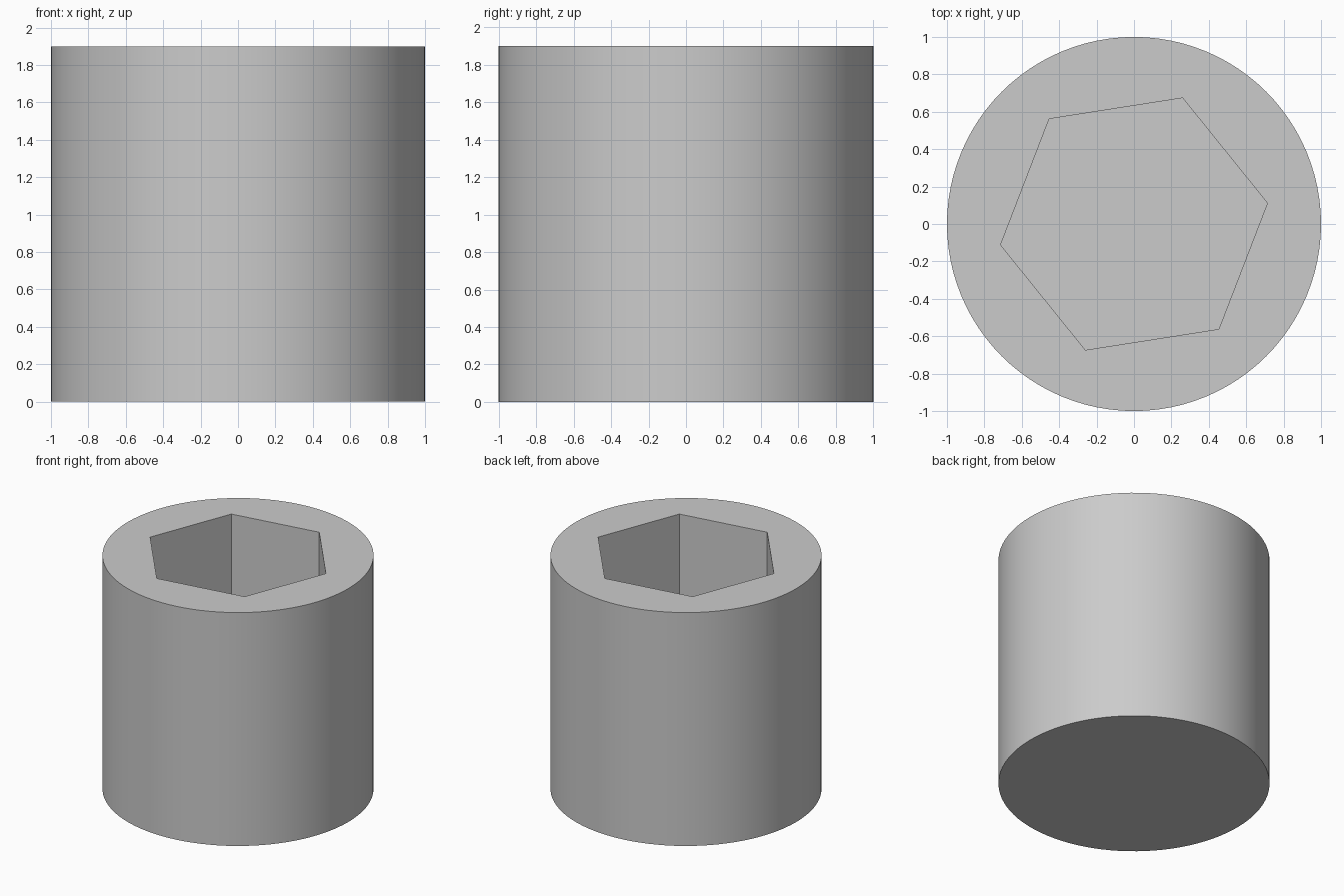
import bpy, bmesh, math

old = bpy.data.objects.get("Cube")
if old:
    bpy.data.objects.remove(old, do_unlink=True)

RADIUS, HEIGHT = 1.0, 1.9
HEX_RADIUS, HEX_TURN, FLOOR = 0.722, math.radians(8.9), 0.7

grey = bpy.data.materials.new("plain grey")
grey.use_nodes = True
colour = (0.6, 0.6, 0.6, 1)
grey.diffuse_color = colour
grey.node_tree.nodes["Principled BSDF"].inputs["Base Color"].default_value = colour


def ring(bm, sides, radius, z, turn=0.0):
    """Closed loop of edges, returned with its vertices."""
    angles = [turn + math.tau * i / sides for i in range(sides)]
    verts = [bm.verts.new((radius * math.cos(a), radius * math.sin(a), z)) for a in angles]
    edges = [bm.edges.new((verts[i - 1], verts[i])) for i in range(sides)]
    return verts, edges


bm = bmesh.new()

# Round outer wall and flat base
base, base_edges = ring(bm, 96, RADIUS, 0)
rim, rim_edges = ring(bm, 96, RADIUS, HEIGHT)
bmesh.ops.bridge_loops(bm, edges=base_edges + rim_edges)
bm.faces.new(base)

# Hexagonal socket with a flat floor
mouth, mouth_edges = ring(bm, 6, HEX_RADIUS, HEIGHT, HEX_TURN)
floor, floor_edges = ring(bm, 6, HEX_RADIUS, FLOOR, HEX_TURN)
bmesh.ops.bridge_loops(bm, edges=mouth_edges + floor_edges)
bm.faces.new(floor)

# Flat top between the rim and the socket
bmesh.ops.triangle_fill(bm, use_beauty=True, edges=rim_edges + mouth_edges)
bmesh.ops.recalc_face_normals(bm, faces=bm.faces)

mesh = bpy.data.meshes.new("socket_cylinder")
bm.to_mesh(mesh)
bm.free()
mesh.materials.append(grey)
body = bpy.data.objects.new("socket_cylinder", mesh)
bpy.context.collection.objects.link(body)

# Smooth wall with crisp edges
bpy.ops.object.select_all(action="DESELECT")
body.select_set(True)
bpy.context.view_layer.objects.active = body
bpy.ops.object.shade_smooth_by_angle(angle=math.radians(30))
